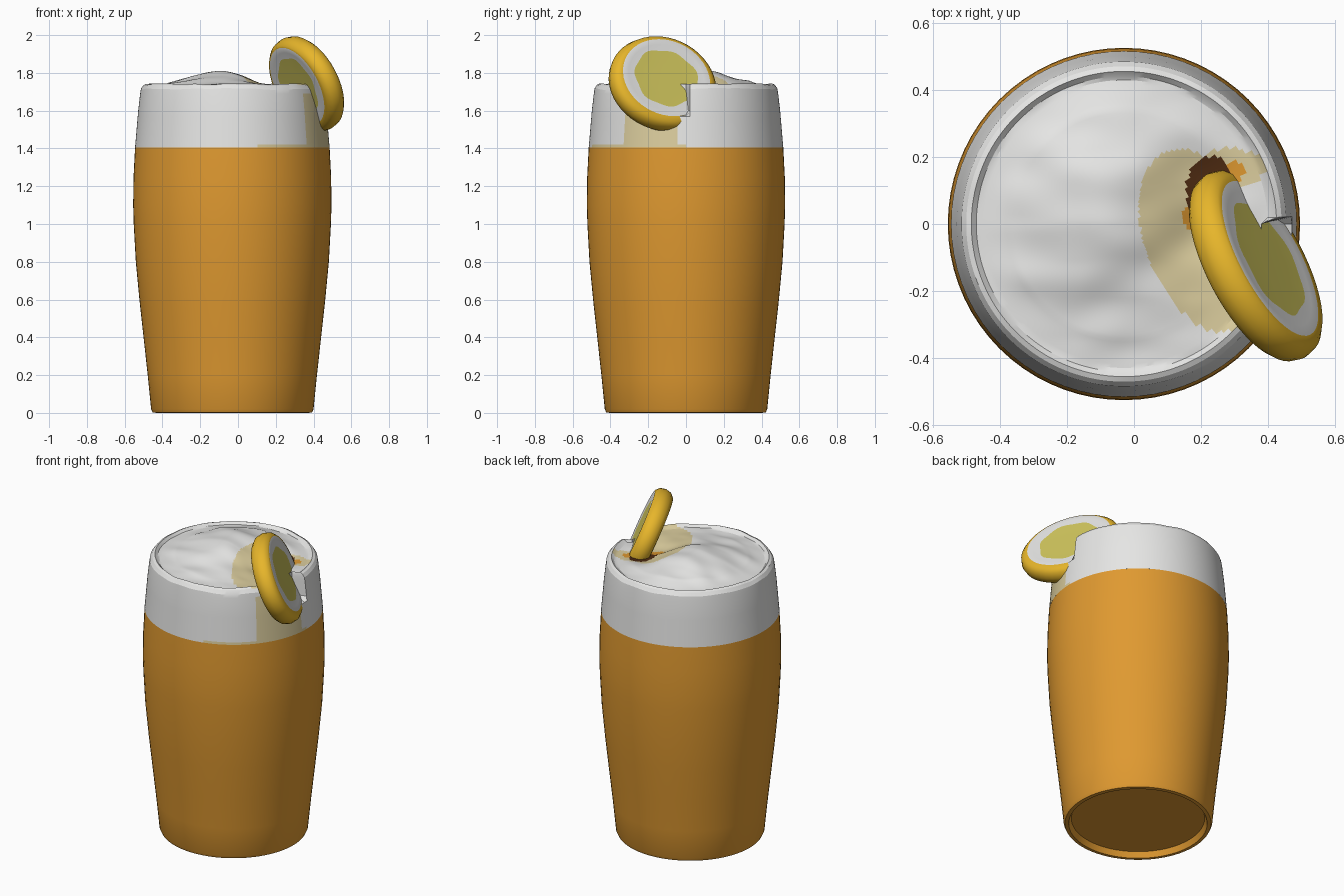
import bpy, math
from mathutils import Vector, Matrix, noise

cube = bpy.data.objects.get("Cube")
if cube:
    bpy.data.objects.remove(cube, do_unlink=True)


def material(name, rgb):
    m = bpy.data.materials.new(name)
    m.use_nodes = True
    m.diffuse_color = (*rgb, 1)
    m.node_tree.nodes["Principled BSDF"].inputs["Base Color"].default_value = (*rgb, 1)
    return m


amber = material("amber beer", (0.74, 0.32, 0.03))
white = material("foam white", (0.79, 0.79, 0.78))
cream = material("lemon tinted foam", (0.71, 0.61, 0.34))
brown = material("dark brown", (0.08, 0.025, 0.006))
rind = material("lemon rind", (0.84, 0.49, 0.025))
pulp = material("lemon pulp", (0.64, 0.57, 0.11))


def lathe(name, profile, mats, steps=72):
    """Spin a (radius, height) profile about z; zero radius closes with a fan."""
    verts, faces, rings = [], [], []
    for r, z in profile:
        count = 1 if r == 0 else steps
        rings.append(range(len(verts), len(verts) + count))
        for i in range(count):
            a = math.tau * i / steps
            verts.append((r * math.cos(a), r * math.sin(a), z))
    for lo, hi in zip(rings, rings[1:]):
        for i in range(steps):
            j = (i + 1) % steps
            quad = [lo[i % len(lo)], lo[j % len(lo)], hi[j % len(hi)], hi[i % len(hi)]]
            faces.append(list(dict.fromkeys(quad)))
    mesh = bpy.data.meshes.new(name)
    mesh.from_pydata(verts, [], faces)
    for m in mats:
        mesh.materials.append(m)
    ob = bpy.data.objects.new(name, mesh)
    bpy.context.collection.objects.link(ob)
    return ob


def smooth(ob, degrees):
    bpy.ops.object.select_all(action='DESELECT')
    ob.select_set(True)
    bpy.context.view_layer.objects.active = ob
    bpy.ops.object.shade_smooth_by_angle(angle=math.radians(degrees))


centre = Vector((-0.03, 0, 0))

# Beer-filled glass with a recessed base
glass = lathe("beer_glass", [
    (0, 0.035), (0.385, 0.035), (0.4, 0.0), (0.422, 0.002), (0.43, 0.02), (0.448, 0.2),
    (0.47, 0.4), (0.492, 0.6), (0.511, 0.8), (0.522, 1.0), (0.525, 1.1),
    (0.523, 1.25), (0.515, 1.405)], [amber])
glass.location = centre
smooth(glass, 35)

# Foam head: wall, rim lip and an uneven mound
inner = [(0.44 * (1 - k / 40), 1.725) for k in range(1, 40)] + [(0, 1.725)]
wall = [(0.515 - 0.085 * (z - 1.405), z) for z in (1.405, 1.42, 1.45, 1.48, 1.51, 1.54, 1.57, 1.6)]
lip = [(0.488, 1.69), (0.484, 1.715), (0.47, 1.735), (0.455, 1.742), (0.44, 1.728)]
foam = lathe("foam_head", wall + lip + inner, [white, cream, brown, amber], 144)
foam.location = centre


def bump(p, x, y, wx, wy):
    return math.exp(-((p.x - x) / wx) ** 2 - ((p.y - y) / wy) ** 2)


for v in foam.data.vertices:
    p = v.co + centre
    r = v.co.xy.length
    if r < 0.43:
        fade = min(1, (0.44 - r) / 0.1)
        ripple = 0.012 * noise.noise(Vector((p.x * 6, p.y * 9, 2)))
        lift = 0.085 * bump(p, -0.1, 0.06, 0.23, 0.28) - 0.035 * bump(p, 0.2, 0.03, 0.1, 0.16)
        v.co.z += fade * (ripple + lift)
    elif v.co.z > 1.7:
        v.co.z += 0.008 * noise.noise(p * 8)
    # Notch where the slice cuts through the rim
    if r > 0.41 and v.co.z > 1.58 and p.x > 0 and -0.2 < p.y < 0.005:
        v.co.xy *= 0.41 / r


def foam_colour(local):
    p = local + centre
    if p.z < 1.68 and local.xy.length > 0.45:
        # Tint running down the wall below the slice
        a = math.degrees(math.atan2(local.y, local.x))
        return 1 if -40 < a < -6 or (-75 < a < 0 and p.z < 1.42) else 0
    # Dark hollow and beer showing around the sunken end of the slice
    if ((p.x - 0.23) / 0.075) ** 2 + ((p.y - 0.1) / 0.1) ** 2 < 1 and p.x < 0.285:
        return 2 if p.y > 0.045 else 3
    if math.hypot(p.x - 0.19, p.y - 0.02) < 0.045 or math.hypot(p.x - 0.3, p.y - 0.155) < 0.028:
        return 3
    # Tinted foam around the slice
    dx, dy = p.x - 0.2, p.y + 0.05
    u, w = 0.93 * dx + 0.36 * dy, 0.93 * dy - 0.36 * dx
    near_end = ((p.x - 0.29) / 0.1) ** 2 + ((p.y - 0.165) / 0.06) ** 2 < 1
    return 1 if (u / 0.165) ** 2 + (w / 0.285) ** 2 < 1 or near_end else 0


for f in foam.data.polygons:
    f.material_index = foam_colour(f.center)
smooth(foam, 22)

# Lemon slice: rounded rind, pith ring and pulp on both faces
half = [(0, 0.052), (0.3, 0.053), (0.6, 0.053), (0.72, 0.055), (0.83, 0.057), (0.9, 0.053), (0.97, 0.034)]
profile = [(r, -z) for r, z in half] + [(1, 0)] + half[::-1]
slice_ob = lathe("lemon_slice", profile, [rind, white, pulp], 48)
for f in slice_ob.data.polygons:
    r = f.center.xy.length
    f.material_index = 2 if r < 0.6 else 1 if r < 0.83 else 0

# Uneven pulp and pith edges, sitting slightly high in the slice
for v in slice_ob.data.vertices:
    r = v.co.xy.length
    if 0.5 < r < 0.85:
        a = math.atan2(v.co.y, v.co.x)
        if r < 0.7:
            v.co.xy *= 1 + 0.03 * math.sin(7 * a) + 0.02 * math.cos(3 * a)
        v.co.y += 0.04

# Stand the slice across the rim, leaning inward
n = Vector((0.81, 0.43, 0.4)).normalized()
up = (Vector((0, 0, 1)) - n * n.z).normalized()
side = up.cross(n)
basis = Matrix((side * 0.31, up * 0.268, n)).transposed().to_4x4()
slice_ob.data.transform(Matrix.Translation((0.363, -0.125, 1.742)) @ basis)
smooth(slice_ob, 40)
